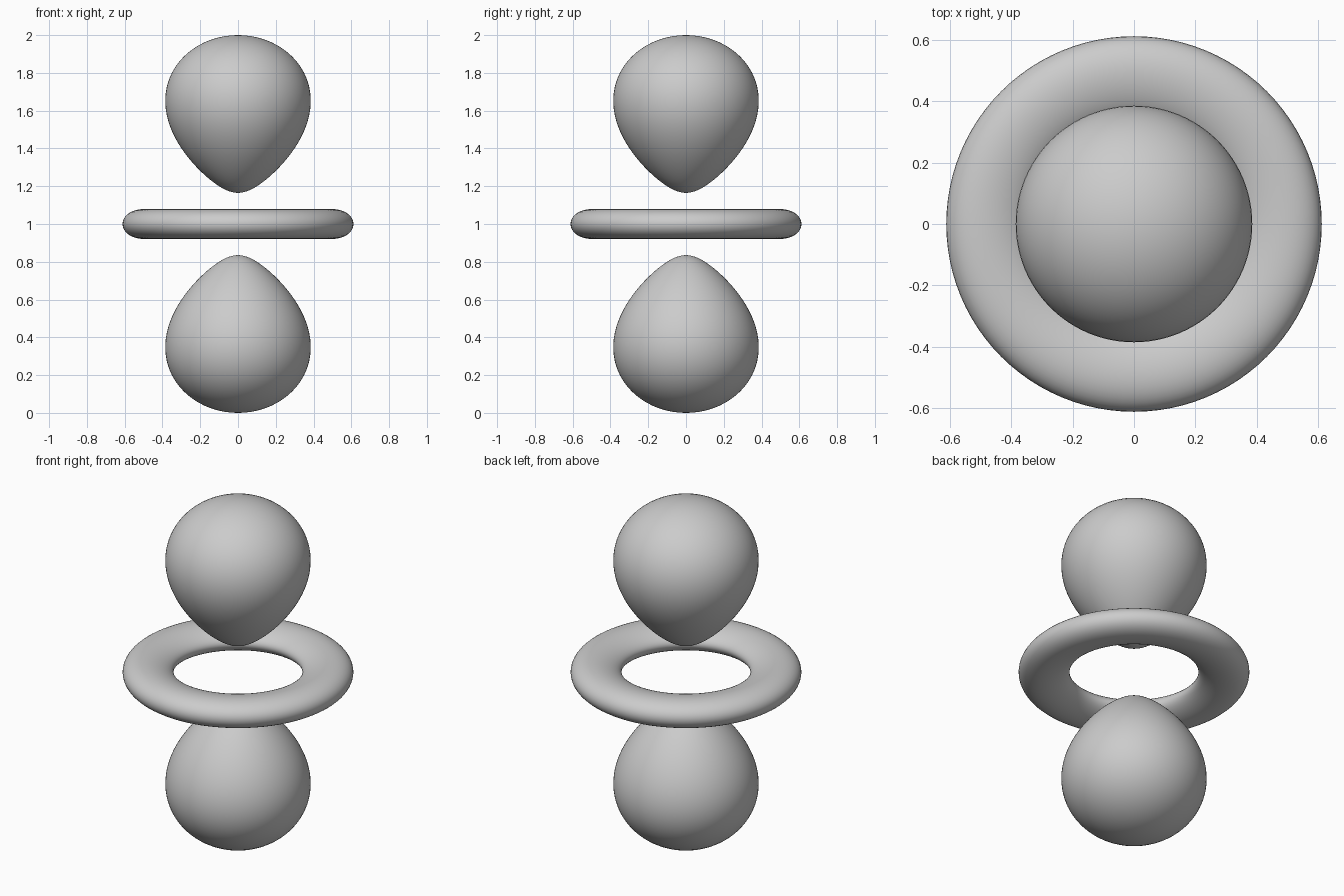
import bpy, bmesh, math
from mathutils import Matrix, Vector

cube = bpy.data.objects.get("Cube")
if cube:
    bpy.data.objects.remove(cube)

DECAY = 0.2317                       # radial falloff of the wave function
LEVEL = 2 * math.exp(-1 / DECAY)     # contour value that puts the lobe tip at 1
CENTRE = Vector((0, 0, 1))
SEGMENTS = 96

grey = bpy.data.materials.new("plain grey")
grey.use_nodes = True
colour = (0.6, 0.6, 0.6, 1)
grey.diffuse_color = colour
grey.node_tree.nodes["Principled BSDF"].inputs["Base Color"].default_value = colour


def ratio(r):
    return LEVEL * math.exp(r / DECAY) / r ** 2


def crossing(lo, hi, target):
    """Radius between lo and hi where the ratio meets the target."""
    rising = ratio(hi) > ratio(lo)
    for _ in range(50):
        mid = (lo + hi) / 2
        if (ratio(mid) < target) == rising:
            lo = mid
        else:
            hi = mid
    return (lo + hi) / 2


def contour(sign, steps):
    """Half outline, inner to outer end, of the lobe (1) or ring (-1)."""
    limit = 2 if sign > 0 else 1
    inner = crossing(0.05, 2 * DECAY, limit)
    outer = crossing(2 * DECAY, 1.5, limit)
    points = []
    for i in range(steps + 1):
        r = (inner + outer) / 2 - (outer - inner) / 2 * math.cos(math.pi * i / steps)
        c2 = min(1, max(0, (1 + sign * ratio(r)) / 3))
        if i in (0, steps):
            c2 = 1 if sign > 0 else 0
        points.append((r * math.sqrt(1 - c2), r * math.sqrt(c2)))
    return points


def revolve(name, points, closed=False, flip=1):
    """Spin an outline of (radius, height) about the vertical axis."""
    bm = bmesh.new()
    verts = [bm.verts.new((x, 0, z * flip)) for x, z in points]
    edges = [bm.edges.new(pair) for pair in zip(verts, verts[1:])]
    if closed:
        edges.append(bm.edges.new((verts[-1], verts[0])))
    bmesh.ops.spin(bm, geom=verts + edges, cent=(0, 0, 0), axis=(0, 0, 1),
                   angle=math.tau, steps=SEGMENTS)
    bmesh.ops.remove_doubles(bm, verts=bm.verts, dist=0.0001)
    bmesh.ops.recalc_face_normals(bm, faces=bm.faces)
    bm.transform(Matrix.Translation(CENTRE))
    for face in bm.faces:
        face.smooth = True
    mesh = bpy.data.meshes.new(name)
    bm.to_mesh(mesh)
    bm.free()
    mesh.materials.append(grey)
    obj = bpy.data.objects.new(name, mesh)
    bpy.context.collection.objects.link(obj)


# Two mirrored teardrop lobes
lobe = contour(1, 48)
revolve("upper_lobe", lobe)
revolve("lower_lobe", lobe, flip=-1)

# Flattened ring around the middle
half = contour(-1, 20)
revolve("middle_ring", half + [(x, -z) for x, z in half[-2:0:-1]], closed=True)
